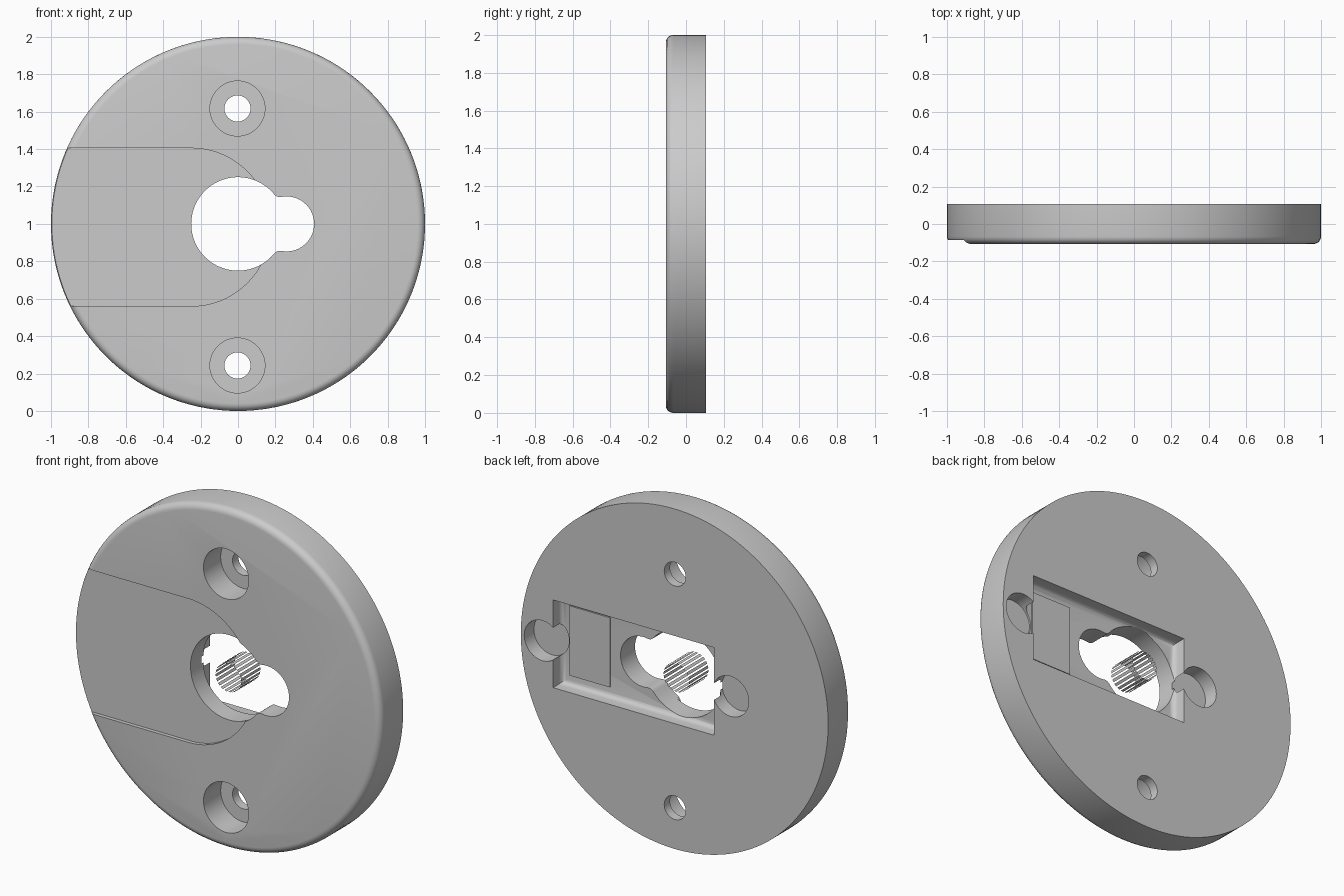
import bpy, bmesh
from math import sin, cos, pi, atan2, sqrt, radians
from mathutils import Vector

cube = bpy.data.objects.get("Cube")
if cube:
    bpy.data.objects.remove(cube, do_unlink=True)

FRONT, BACK = -0.107, 0.107
MID = 1.0

grey = bpy.data.materials.new("plain grey")
grey.use_nodes = True
grey.diffuse_color = (0.6, 0.6, 0.6, 1)
grey.node_tree.nodes["Principled BSDF"].inputs["Base Color"].default_value = (0.6, 0.6, 0.6, 1)


def finish(bm, name):
    mesh = bpy.data.meshes.new(name)
    bm.to_mesh(mesh)
    bm.free()
    ob = bpy.data.objects.new(name, mesh)
    bpy.context.collection.objects.link(ob)
    mesh.materials.append(grey)
    return ob


def arc(cx, cz, r, a0, a1, n):
    return [(cx + r * cos(a0 + (a1 - a0) * i / n), cz + r * sin(a0 + (a1 - a0) * i / n))
            for i in range(n + 1)]


def circle(cx, cz, r, n=48):
    return arc(cx, cz, r, 0, 2 * pi, n)[:-1]


def prism(name, outline, y0, y1, bevel=0.0, steps=5):
    """Extrude an x-z outline from y0 to y1, optionally rounding the y0 rim."""
    bm = bmesh.new()
    face = bm.faces.new([bm.verts.new((x, y0, z)) for x, z in outline])
    rim = list(face.edges)
    out = bmesh.ops.extrude_face_region(bm, geom=[face], use_keep_orig=True)
    moved = [v for v in out["geom"] if isinstance(v, bmesh.types.BMVert)]
    bmesh.ops.translate(bm, verts=moved, vec=Vector((0, y1 - y0, 0)))
    bmesh.ops.recalc_face_normals(bm, faces=bm.faces)
    if bevel:
        bmesh.ops.bevel(bm, geom=rim, offset=bevel, segments=steps, profile=0.5, affect='EDGES')
    return finish(bm, name)


def cut(target, cutter):
    mod = target.modifiers.new("cut", 'BOOLEAN')
    mod.operation, mod.solver, mod.object = 'DIFFERENCE', 'EXACT', cutter
    bpy.context.view_layer.objects.active = target
    bpy.ops.object.modifier_apply(modifier=mod.name)
    bpy.data.objects.remove(cutter, do_unlink=True)


def rectangle(x0, x1, z0, z1):
    return [(x0, z0), (x1, z0), (x1, z1), (x0, z1)]


def keyhole_outline(R=0.25, r=0.147, d=0.26, f=0.04):
    """Large circle joined to a small lobe through two concave fillets."""
    A, B = R + f, r + f
    fx = (A * A - B * B + d * d) / (2 * d)
    fz = sqrt(A * A - fx * fx)
    big, small = atan2(fz, fx), atan2(fz, fx - d)
    pts = arc(0, MID, R, big, 2 * pi - big, 56)
    pts += arc(fx, MID - fz, f, pi - big, pi - small, 6)[1:]
    pts += arc(d, MID, r, -small, small, 28)[1:]
    pts += arc(fx, MID + fz, f, small - pi, big - pi, 6)[1:-1]
    return pts


# Round plate with a softened front rim
plate = prism("round_plate", circle(0, MID, 1.0, 144), FRONT, BACK, bevel=0.04)

# Shallow round-ended channel on the front
channel = [(-1.2, 1.405), (-1.2, 0.56)] + arc(-0.25, 0.9825, 0.4225, -pi / 2, pi / 2, 40)
cut(plate, prism("channel_cutter", channel, FRONT - 0.1, FRONT + 0.022))

# Rectangular pocket in the back with a rounded floor edge
FLOOR = BACK - 0.08
cut(plate, prism("pocket_cutter", rectangle(-0.258, 0.79, 0.737, 1.253),
                 FLOOR, BACK + 0.1, bevel=0.03, steps=4))

# Keyhole opening
cut(plate, prism("keyhole_cutter", keyhole_outline(), FRONT - 0.1, BACK + 0.1))

# Counterbored screw holes
for z in (0.243, 1.617):
    cut(plate, prism("bore_cutter", circle(-0.003, z, 0.147), FRONT - 0.1, FRONT + 0.16))
    cut(plate, prism("screw_cutter", circle(-0.003, z, 0.07, 32), FRONT - 0.1, BACK + 0.1))

# Blind round holes at both ends of the pocket
for x in (-0.365, 0.86):
    cut(plate, prism("blind_hole_cutter", circle(x, 0.995, 0.118), BACK - 0.09, BACK + 0.1))

# Thin raised pad on the pocket floor
pad = prism("pocket_pad", rectangle(0.473, 0.735, 0.795, 1.205), FLOOR - 0.01, FLOOR + 0.006)

# Slotted open sleeve floating in the keyhole
bm = bmesh.new()
slats = 20
for i in range(slats):
    a = 2 * pi * i / slats
    ends = arc(0, MID, 0.083, a, a + 2 * pi / slats * 0.62, 1)
    (x0, z0), (x1, z1) = ends
    bm.faces.new([bm.verts.new(p) for p in
                  ((x0, -0.09, z0), (x0, 0.09, z0), (x1, 0.09, z1), (x1, -0.09, z1))])
finish(bm, "slotted_sleeve")

# Smooth curved walls, keep edges crisp
bpy.ops.object.select_all(action='DESELECT')
plate.select_set(True)
bpy.context.view_layer.objects.active = plate
bpy.ops.object.shade_smooth_by_angle(angle=radians(30))
